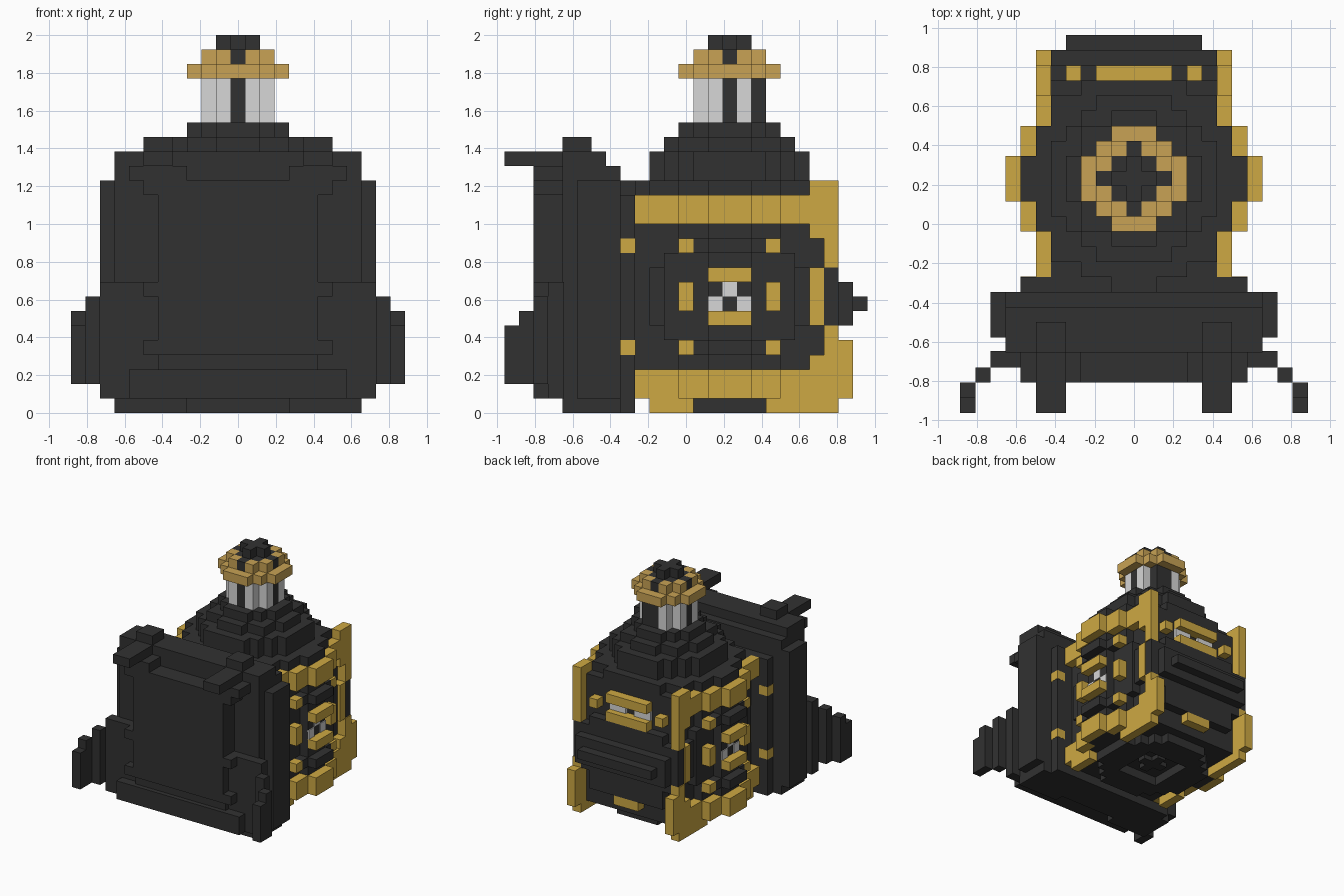
import bpy, bmesh

cube = bpy.data.objects.get("Cube")
if cube:
    bpy.data.objects.remove(cube, do_unlink=True)

U = 2 / 26          # one block
CY = 3              # centre line of the tower and side wheels (blocks)


def material(name, rgb):
    m = bpy.data.materials.new(name)
    m.use_nodes = True
    m.diffuse_color = (*rgb, 1)
    m.node_tree.nodes["Principled BSDF"].inputs["Base Color"].default_value = (*rgb, 1)
    return m


BLACK = material("charcoal", (0.031, 0.031, 0.031))
GOLD = material("gold", (0.615, 0.395, 0.056))
BRONZE = material("bronze", (0.58, 0.365, 0.09))
SILVER = material("silver", (0.68, 0.68, 0.68))


def part(name, mat, boxes, mirror=False):
    """Boxes are (x0, x1, y0, y1, z0, z1) in blocks; mirror copies them to -x."""
    bm = bmesh.new()
    if mirror:
        boxes = boxes + [(-b[1], -b[0], *b[2:]) for b in boxes]
    for x0, x1, y0, y1, z0, z1 in boxes:
        for v in bmesh.ops.create_cube(bm, size=1)["verts"]:
            v.co.x = U * (x0 if v.co.x < 0 else x1)
            v.co.y = U * (y0 if v.co.y < 0 else y1)
            v.co.z = U * (z0 if v.co.z < 0 else z1)
    me = bpy.data.meshes.new(name)
    bm.to_mesh(me)
    bm.free()
    me.materials.append(mat)
    ob = bpy.data.objects.new(name, me)
    bpy.context.collection.objects.link(ob)
    return ob


def cells(r):
    """Whole-block cells of a disc with r + 0.5 blocks radius."""
    return [(i, j) for i in range(-r, r + 1) for j in range(-r, r + 1)
            if i * i + j * j <= (r + 0.4) ** 2]


def disc(r, z0, z1):
    """Stepped disc made of one row of blocks per x position."""
    rows = []
    for i in range(-r, r + 1):
        w = max(j for a, j in cells(r) if a == i) + 0.5
        rows.append((i - 0.5, i + 0.5, CY - w, CY + w, z0, z1))
    return rows


def columns(ij, z0, z1):
    return [(i - 0.5, i + 0.5, CY + j - 0.5, CY + j + 0.5, z0, z1) for i, j in ij]


# Rounded main body with its top layer, and stepped rear bulge
part("body", BLACK, [
    (-5.5, 5.5, -4.5, 9.5, 1, 15), (-5.5, 5.5, -2.5, 8.5, 15, 16),
    (-3.5, 3.5, -3.5, 9.5, 15, 16), (-1.5, 1.5, -4.5, 9.5, 15, 16),
    (-6.5, 6.5, -0.5, 6.5, 1, 16), (-7.5, 7.5, 1.5, 4.5, 1, 16)])
part("rear_bulge", BLACK, [
    (-5.5, 5.5, 9, 10.5, 5, 10), (-4.5, 4.5, 9, 10.5, 3, 11),
    (-5.5, 5.5, 9, 11.5, 6, 9), (-4.5, 4.5, 9, 12.5, 7, 8)])
ring = [(i, j) for i, j in cells(5) if i * i + j * j > 8]
part("underside_ring", BLACK, columns(ring, 0, 1))
part("underside_hub", BLACK, columns(cells(1), 0.5, 1))

# Rear window with gold bars
part("rear_window", SILVER, [(-2.5, -0.5, 9.4, 9.8, 12, 13), (0.5, 2.5, 9.4, 9.8, 12, 13)])
part("rear_window_bars", GOLD, [(-2.5, 2.5, 9.5, 10.5, z, z + 1) for z in (11, 13)])
part("rear_window_ends", GOLD, [(3.5, 4.5, 9.4, 10.5, 12, 13)], mirror=True)
part("rear_slot", GOLD, [(-1.5, 1.5, 9.4, 10.5, 2, 3)])

# Shoulder steps, neck, collar and cap
part("shoulder", BLACK, disc(5, 16, 18) + disc(4, 18, 19) + disc(3, 19, 20))
neck = cells(2)
dark = [(i, j) for i, j in neck if i == 0 or j == 0 or (i > 0 and j == 2)]
part("neck_windows", SILVER, columns([c for c in neck if c not in dark], 20, 23))
part("neck_posts", BLACK, columns(dark, 20, 23))
part("collar", BRONZE, disc(3, 23, 24))
core = [(i, j) for i, j in neck if i == 0 or j == 0 or max(abs(i), abs(j)) < 2]
part("collar_upper", BRONZE, columns([c for c in neck if c not in core], 24, 25))
part("cap_base", BLACK, columns(core, 24, 25))
part("cap", BLACK, columns(cells(1), 25, 26))

# Gold side frames, one block thick, wrapped around the body
frame = []
for z0, z1 in ((13, 15), (1, 3)):
    frame += [(5.5, 6.5, -3.5, -0.5, z0, z1), (5.5, 6.5, 6.5, 10.5, z0, z1),
              (6.5, 7.5, -0.5, 1.5, z0, z1), (6.5, 7.5, 4.5, 6.5, z0, z1),
              (7.5, 8.5, 1.5, 4.5, z0, z1)]
frame += [(5.5, 6.5, 8.5, 10.5, 15, 16), (5.5, 6.5, 9.5, 10.5, 10, 13),
          (5.5, 6.5, 8.5, 9.5, 12, 13), (5.5, 6.5, 8.5, 9.5, 6, 10),
          (5.5, 6.5, 9.5, 10.5, 3, 6),
          (5.5, 6.5, 8.5, 9.5, 3, 4), (5.5, 6.5, 9.5, 11.5, 1, 5),
          (5.5, 6.5, -2.5, 0.5, 0, 1), (5.5, 6.5, 5.5, 10.5, 0, 1)]
part("side_frame", GOLD, frame, mirror=True)

# Side wheels: rim blocks, gold rivets and bars, silver hub
rim = [(5.5, 6.5, -1.5, -0.5, 5, 11), (5.5, 6.5, 6.5, 7.5, 5, 11),
       (5.5, 6.2, -2.5, -1.5, 6, 10), (5.5, 6.2, 7.5, 8.5, 6, 10)]
for z in (4, 11):
    rim += [(6.5, 7.5, 0.5, 1.5, z, z + 1), (6.5, 7.5, 4.5, 5.5, z, z + 1),
            (7.5, 8.5, 1.5, 4.5, z, z + 1)]
part("wheel_rim", BLACK, rim, mirror=True)
part("wheel_rivets", GOLD, [
    (6.4, 7.5, y - 0.5, y + 0.5, z, z + 1) for y in (0, 6) for z in (4, 11)], mirror=True)
part("wheel_bars", GOLD,
     [(7.4, 8.5, 1.5, 4.5, z, z + 1) for z in (6, 9)] +
     [(6.4, 7.5, y - 0.5, y + 0.5, 7, 9) for y in (0, 6)], mirror=True)
part("wheel_hub", SILVER, [
    (7.4, 7.6, 1.5, 2.5, 7, 8), (7.4, 7.6, 3.5, 4.5, 7, 8), (7.4, 7.6, 2.5, 3.5, 8, 9)],
    mirror=True)
part("rear_side_blocks", BLACK, [(5.5, 6.4, 9.5, 10.5, 6, 10)], mirror=True)
part("front_rivets", GOLD, [
    (6.5, 7.52, -4.5, -3.48, z, z + 1) for z in (4, 11)], mirror=True)

# Front shield: stacked layers from the body forwards
part("shield", BLACK, [
    (-7.5, 7.5, -4.5, -3.5, 0, 15), (-9.5, 9.5, -7.5, -4.5, 1, 16),
    (-8.5, 8.5, -8.5, -4.5, 1, 16), (-8.5, 8.5, -7.5, -4.5, 16, 17),
    (-8.5, 8.5, -7.5, -4.5, 0, 1), (-7.5, 7.5, -9.5, -8.4, 1, 9)])
part("shield_feet", BLACK, [(3.5, 8.5, -8.5, -7.5, 0, 1)], mirror=True)
part("shield_panel", BLACK, [
    (-5.5, 5.5, -10.5, -8.4, 4, 16), (-7.5, 7.5, -10.5, -9.4, 1, 3),
    (-5.5, 5.5, -10, -9.4, 3, 4)])
part("shield_tabs", BLACK, [
    (5.4, 6.5, -10.5, -8.4, z, z + 1) for z in (4, 8, 15)] + [
    (3.5, 7.5, -10.5, -8.4, 16, 17)], mirror=True)
part("shield_beam", BLACK, [(-8.5, 8.5, -8.5, -5.5, 16, 18)])
part("shield_hooks", BLACK, [
    (4.5, 6.5, -12.5, -8.4, 17, 18), (4.5, 6.5, -8.5, -6.5, 17.5, 19)], mirror=True)

# Side wings stepping forwards
part("shield_wings", BLACK, [
    (7.4, 9.5, -9.5, -8.4, 1, 9), (9.5, 10.5, -10.5, -9.5, 2, 8),
    (10.5, 11.5, -11.5, -10.5, 2, 7), (10.5, 11.5, -12.5, -11.5, 2, 6)], mirror=True)
